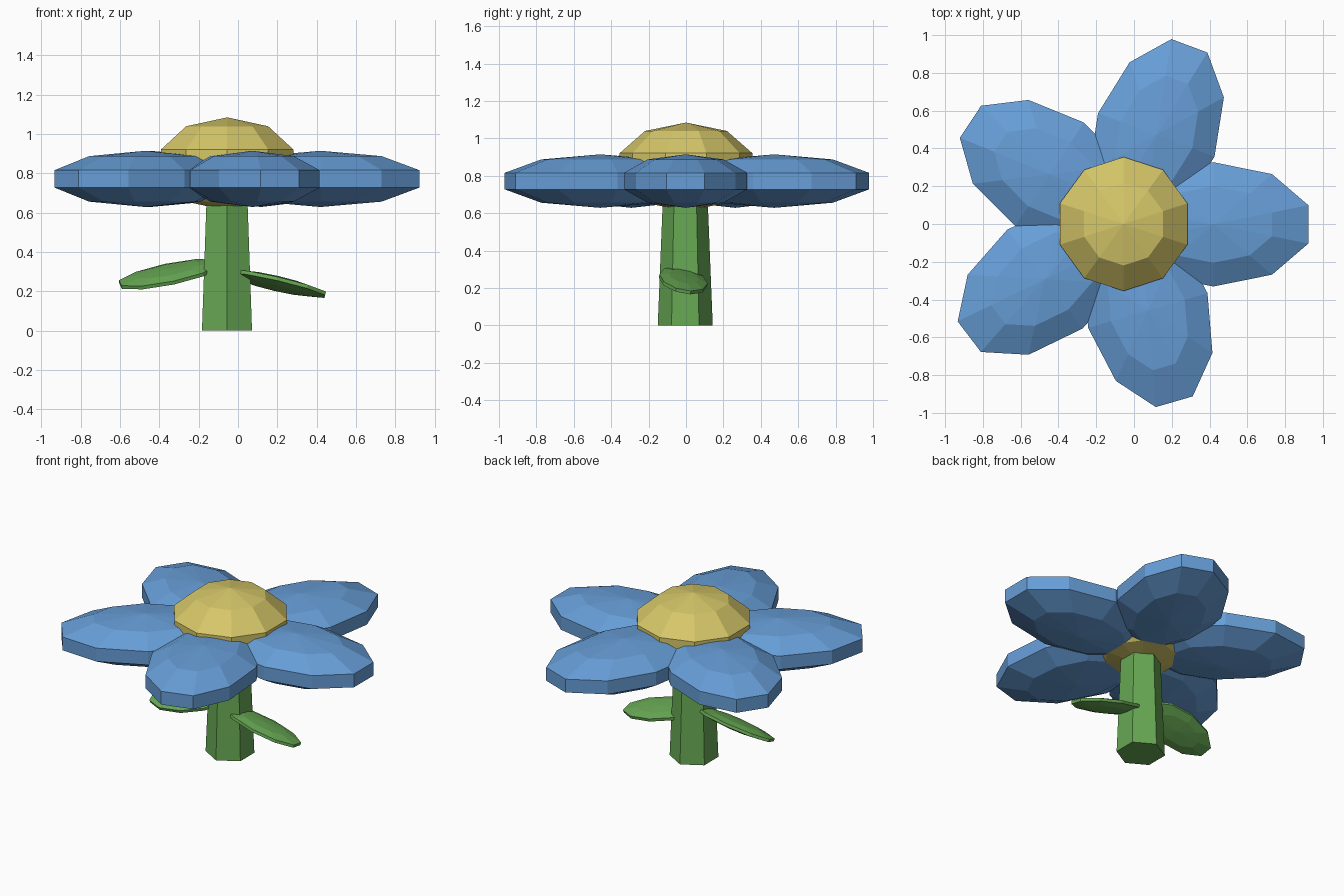
import bpy, bmesh, math
from mathutils import Matrix, Vector, Euler

if "Cube" in bpy.data.objects:
    bpy.data.objects.remove(bpy.data.objects["Cube"])


def material(name, color):
    m = bpy.data.materials.new(name)
    m.diffuse_color = (*color, 1)
    m.use_nodes = True
    m.node_tree.nodes["Principled BSDF"].inputs["Base Color"].default_value = m.diffuse_color
    return m


BLUE = material("petal blue", (0.135, 0.34, 0.68))
YELLOW = material("centre yellow", (0.67, 0.57, 0.14))
GREEN = material("stem green", (0.135, 0.39, 0.088))


def finish(name, bm, mat):
    bmesh.ops.recalc_face_normals(bm, faces=bm.faces)
    me = bpy.data.meshes.new(name)
    bm.to_mesh(me)
    bm.free()
    me.materials.append(mat)
    ob = bpy.data.objects.new(name, me)
    bpy.context.collection.objects.link(ob)
    return ob


def faceted_ellipsoid(name, mat, centre, radii, rotation=(0, 0, 0), sides=10, rings=5):
    """Low-poly ball with a flat side facing its own +x, scaled, turned and placed."""
    bm = bmesh.new()
    top, bottom = bm.verts.new((0, 0, 1)), bm.verts.new((0, 0, -1))
    loops = []
    for r in range(1, rings):
        p = math.pi * r / rings
        loops.append([bm.verts.new((math.sin(p) * math.cos(a), math.sin(p) * math.sin(a), math.cos(p)))
                      for a in (2 * math.pi * (k + 0.5) / sides for k in range(sides))])
    for k in range(sides):
        n = (k + 1) % sides
        bm.faces.new((top, loops[0][k], loops[0][n]))
        bm.faces.new((bottom, loops[-1][n], loops[-1][k]))
        for a, b in zip(loops, loops[1:]):
            bm.faces.new((a[k], b[k], b[n], a[n]))
    turn = Euler([math.radians(d) for d in rotation], 'XYZ').to_matrix().to_4x4()
    bm.transform(Matrix.Translation(Vector(centre)) @ turn @ Matrix.Diagonal((*radii, 1)))
    return finish(name, bm, mat)


# Flower centre
faceted_ellipsoid("flower_centre", YELLOW, (-0.055, 0, 0.848), (0.373, 0.373, 0.237))

# Five petals around the centre: x, y, heading in degrees
petals = [(0.42, -0.002, 0), (0.118, 0.472, 69.6), (-0.447, 0.263, 146.4),
          (-0.472, -0.292, 217.3), (0.073, -0.458, 286.2)]
for i, (x, y, heading) in enumerate(petals):
    faceted_ellipsoid(f"petal_{i + 1}", BLUE, (x, y, 0.772), (0.556, 0.346, 0.143), (0, 0, heading))

# Tapered six-sided stem
bm = bmesh.new()
bmesh.ops.create_cone(bm, cap_ends=True, segments=6, radius1=0.147, radius2=0.118, depth=0.72)
# Put corners on the front and back
first = max(bm.verts, key=lambda v: v.co.y)
offset = math.pi / 2 - math.atan2(first.co.y, first.co.x)
bm.transform(Matrix.Translation((-0.056, -0.004, 0.36)) @ Matrix.Rotation(offset, 4, 'Z'))
finish("stem", bm, GREEN)

# Drooping leaves
faceted_ellipsoid("right_leaf", GREEN, (0.195, -0.015, 0.24), (0.282, 0.138, 0.03), (-11, 13, 0))
faceted_ellipsoid("left_leaf", GREEN, (-0.35, -0.015, 0.287), (0.282, 0.138, 0.03), (-20, 12, 186))
